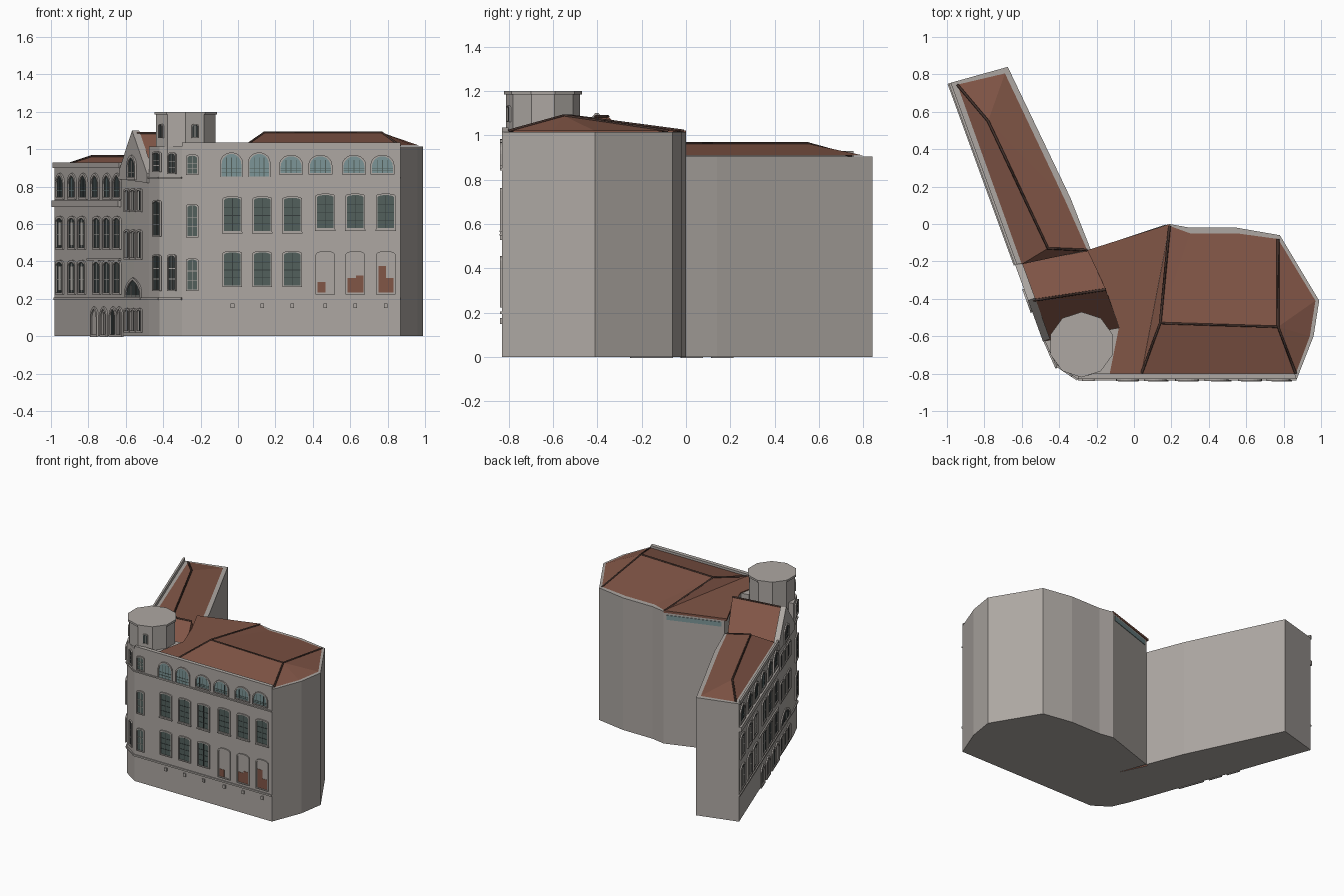
import bpy, bmesh, math
from mathutils import Vector

cube = bpy.data.objects.get("Cube")
if cube:
    bpy.data.objects.remove(cube, do_unlink=True)


def material(name, r, g, b):
    m = bpy.data.materials.new(name)
    m.use_nodes = True
    m.diffuse_color = (r, g, b, 1)
    m.node_tree.nodes["Principled BSDF"].inputs["Base Color"].default_value = (r, g, b, 1)
    return m


MATS = [material("stone grey", .42, .39, .365), material("tile red", .22, .092, .062),
        material("ridge brown", .06, .033, .026), material("shutter green", .085, .118, .108),
        material("glass teal", .2, .3, .31), material("opening dark", .035, .045, .045),
        material("pale pane", .5, .48, .45)]
STONE, TILE, RIDGE, GREEN, TEAL, DARK, PALE = range(len(MATS))


def finish(bm, name):
    bmesh.ops.recalc_face_normals(bm, faces=bm.faces)
    me = bpy.data.meshes.new(name)
    bm.to_mesh(me)
    bm.free()
    for m in MATS:
        me.materials.append(m)
    ob = bpy.data.objects.new(name, me)
    bpy.context.collection.objects.link(ob)
    return ob


def loft(bm, low, high, mat):
    """Closed solid between two loops of equal length."""
    a = [bm.verts.new(p) for p in low]
    b = [bm.verts.new(p) for p in high]
    n = len(a)
    faces = [bm.faces.new((a[i], a[(i + 1) % n], b[(i + 1) % n], b[i])) for i in range(n)]
    faces += [bm.faces.new(a[::-1]), bm.faces.new(b)]
    for f in faces:
        f.material_index = mat


def prism(name, outline, z0, z1, mat=STONE):
    bm = bmesh.new()
    loft(bm, [(x, y, z0) for x, y in outline], [(x, y, z1) for x, y in outline], mat)
    return finish(bm, name)


def skin(name, pts, faces):
    bm = bmesh.new()
    v = {k: bm.verts.new(p) for k, p in pts.items()}
    for f in faces:
        bm.faces.new([v[k] for k in f.split()]).material_index = TILE
    ob = finish(bm, name)
    if ob.data.polygons[0].normal.z < 0:
        ob.data.flip_normals()


class Wall:
    """Flat wall frame; places are given by world x."""
    def __init__(self, a, b):
        self.a = Vector((*a, 0))
        self.u = (Vector((*b, 0)) - self.a).normalized()
        self.n = self.u.cross(Vector((0, 0, 1)))

    def at(self, x):
        return (x - self.a.x) / self.u.x

    def p(self, s, z, d):
        return self.a + self.u * s + self.n * d + Vector((0, 0, z))

    def slab(self, bm, pts, d0, d1, mat):
        loft(bm, [self.p(s, z, d0) for s, z in pts], [self.p(s, z, d1) for s, z in pts], mat)

    def box(self, bm, s0, s1, z0, z1, d, mat):
        self.slab(bm, [(s0, z0), (s1, z0), (s1, z1), (s0, z1)], -.002, d, mat)

    def strip(self, name, x0, x1, z0, z1, d, mat=STONE):
        bm = bmesh.new()
        self.box(bm, self.at(x0), self.at(x1), z0, z1, d, mat)
        finish(bm, name)


def arch(c, w, z0, z1, rise, pointed, grow=0):
    w, z0, z1 = w + 2 * grow, z0 - grow, z1 + grow
    pts = [(c - w / 2, z0), (c + w / 2, z0)]
    for i in range(11):
        t = math.cos(math.pi * i / 10)
        h = math.sqrt(max(0, 1 - ((abs(t) + 1) / 2) ** 2)) / .866 if pointed else math.sqrt(max(0, 1 - t * t))
        pts.append((c + t * w / 2, z1 - rise + rise * h))
    return pts


def window(name, wall, x, w, z0, z1, rise=.012, pointed=False, pane=GREEN, cols=2, rows=3, bar=STONE, edge=.008):
    bm = bmesh.new()
    c, w = wall.at(x), w / abs(wall.u.x)
    inner = arch(c, w, z0, z1, rise, pointed)
    outer = arch(c, w, z0, z1, rise, pointed, edge)
    wall.slab(bm, inner, -.002, .002, pane)
    # raised surround
    n = len(inner)
    for i in range(n):
        j = (i + 1) % n
        wall.slab(bm, [outer[i], outer[j], inner[j], inner[i]], -.002, .009, STONE)
    # glazing bars
    for i in range(1, cols):
        s = c - w / 2 + w * i / cols
        wall.box(bm, s - .002, s + .002, z0, z1 - rise * .35, .004, bar)
    for i in range(1, rows):
        z = z0 + (z1 - rise - z0) * i / rows
        wall.box(bm, c - w / 2, c + w / 2, z - .0015, z + .0015, .004, bar)
    return finish(bm, name)


def ridge(name, *pts):
    cu = bpy.data.curves.new(name, 'CURVE')
    cu.dimensions = '3D'
    cu.bevel_depth, cu.bevel_resolution = .007, 0
    sp = cu.splines.new('POLY')
    sp.points.add(len(pts) - 1)
    for q, p in zip(sp.points, pts):
        q.co = (*p, 1)
    cu.materials.append(MATS[RIDGE])
    bpy.context.collection.objects.link(bpy.data.objects.new(name, cu))


# Main blocks
NW, G0, G1 = (-.98, .755), (-.626, -.216), (-.477, -.625)
C1, C2, SE = (-.42, -.75), (-.30, -.83), (.87, -.83)
prism("main_block", [G1, C1, C2, SE, (.96, -.6), (.99, -.41), (.78, -.06), (.55, -.02), (.3, -.02),
                     (.19, 0), (-.23, -.14), (-.15, -.35), (-.08, -.555)], 0, 1.015)
prism("side_wing", [NW, G0, (-.23, -.14), (-.34, .14), (-.675, .84)], 0, .905)
prism("front_parapet", [(-.3, -.83), SE, (.86, -.8), (-.3, -.8)], 1, 1.036)

# Gabled block between wing and corner
bm = bmesh.new()
gable_pts = [(*G0, .87), (-.557, -.41, 1.085), (*G1, .85), (-.25, -.14, .87), (-.15, -.35, 1.085), (-.08, -.555, .86)]
for x, y, z in gable_pts:
    bm.verts.new((x, y, z))
    bm.verts.new((x, y, 0))
hull = bmesh.ops.convex_hull(bm, input=bm.verts)
bmesh.ops.delete(bm, geom=list({g for g in hull["geom_interior"] if isinstance(g, bmesh.types.BMVert)}), context='VERTS')
bmesh.ops.recalc_face_normals(bm, faces=bm.faces)
for f in bm.faces:
    f.material_index = TILE if f.normal.z > .2 or f.normal.x > .5 else STONE
finish(bm, "gable_block")

# Walls used for placing details
left, front = Wall(NW, G1), Wall(C2, SE)
corner_a, corner_b = Wall(G1, C1), Wall(C1, C2)
back = Wall((.19, 0), (-.23, -.14))

bm = bmesh.new()
lo, mid, hi = left.at(-.626), left.at(-.557), left.at(-.477)
left.slab(bm, [(lo, .84), (hi, .82), (hi, .87), (mid, 1.1), (lo, .89)], -.03, .01, STONE)
finish(bm, "gable_front")

# Roofs
E, T = 1.019, 1.088
skin("main_roof", dict(f0=(.04, -.8, E), f1=(.865, -.8, E), e1=(.94, -.6, E), e2=(.97, -.41, E),
                       b1=(.77, -.08, E), b2=(.55, -.05, E), b3=(.3, -.05, E), b4=(.19, -.01, E),
                       r1=(.14, -.53, T), r2=(.77, -.55, T)),
     ["f0 f1 r2 r1", "f1 e1 r2", "e1 e2 r2", "e2 b1 r2", "r2 b1 b2", "r2 b2 b3", "r2 b3 r1", "b3 b4 r1", "r1 b4 f0"])
prism("link_roof", [(.04, -.8), (.19, 0), (-.25, -.14), (-.15, -.35), (-.08, -.55), (-.13, -.8)], 1.005, 1.022, TILE)
W, H = .908, .962
skin("wing_roof", dict(o1=(-.945, .745, W), o2=(-.6, -.215, W), i1=(-.69, .805, W), i2=(-.37, .13, W),
                       i3=(-.25, -.14, W), ra=(-.78, .55, H), rb=(-.46, -.13, H)),
     ["o1 o2 rb ra", "i2 i1 ra", "i3 i2 ra rb", "o1 ra i1", "o2 i3 rb"])
ridge("main_ridge", (.04, -.8, E), (.14, -.53, T), (.77, -.55, T), (.865, -.8, E))
ridge("main_back_hip", (.77, -.55, T), (.77, -.08, E))
ridge("main_west_hip", (.14, -.53, T), (.19, -.01, E))
ridge("wing_ridge", (-.945, .745, W), (-.78, .55, H), (-.46, -.13, H), (-.25, -.14, W))
ridge("gable_ridge", (-.55, -.41, 1.085), (-.15, -.35, 1.085))


# Tower
def ring(r):
    angles = [math.radians(36 * i - 90) for i in range(10)]
    return [(-.28 + r * math.cos(a), -.645 + r * math.sin(a)) for a in angles]


body = ring(.167)
prism("tower", body, .95, 1.19)
prism("tower_cap", ring(.175), 1.185, 1.2)
for i in (0, 8):
    p, q = body[i], body[i + 1]
    w = Wall(p, q)
    window(f"tower_window_{i}", w, (p[0] + q[0]) / 2, .03 * abs(w.u.x), 1.065, 1.13, .01, pane=DARK, rows=1, edge=.005)

# String courses and cornices
for name, w, x0, x1 in (("front", front, -.3, .87), ("corner_a", corner_a, -.477, -.42),
                        ("corner_b", corner_b, -.42, -.3), ("left", left, -.98, -.477)):
    w.strip(name + "_base_course", x0, x1, .193, .206, .008)
    if w is not left:
        w.strip(name + "_upper_course", x0, x1, .842, .852, .008)
left.strip("wing_course", -.98, -.626, .69, .725, .018)
left.strip("wing_parapet", -.98, -.626, .9, .93, .012)
left.strip("wing_middle_course", -.8, -.626, .405, .415, .01)
back.strip("back_clerestory", .17, -.21, .955, .99, .004, TEAL)

# Front wall windows
for i, x in enumerate((-.035, .113, .284, .44, .62, .772)):
    big = i < 2
    window(f"front_arch_window_{i}", front, x, .105 if big else .112, .855 if big else .872, .975 if big else .962,
           .055, pane=TEAL, cols=4, rows=3, bar=GREEN)
for i, x in enumerate((-.03, .13, .29, .467, .627, .79)):
    up = .015 if i > 2 else 0
    window(f"front_middle_window_{i}", front, x, .088, .563 + up, .74 + up, rows=4, bar=DARK)
    if i < 3:
        window(f"front_lower_window_{i}", front, x, .088, .272, .448, rows=4, bar=DARK)
    else:
        window(f"front_lower_opening_{i}", front, x, .088, .232, .448, .02, pane=STONE, cols=1, rows=1)
    front.strip(f"front_keystone_{i}", x - .01, x + .01, .15, .175, .009)
    front.strip(f"front_sill_{i}", x - .055, x + .055, .548 + up, .556 + up, .012)
for i, (x0, x1, z) in enumerate(((.425, .467, .29), (.585, .63, .31), (.63, .67, .325), (.75, .792, .375), (.792, .832, .31))):
    front.strip(f"red_panel_{i}", x0, x1, .234, z, .004, TILE)

# Corner windows
for tag, w, x, width, rows in (("a", corner_a, -.432, .035, ((.25, .43), (.54, .72), (.885, .98))),
                               ("b", corner_b, -.352, .034, ((.25, .43), (.875, .975))),
                               ("c", front, -.245, .05, ((.25, .41), (.535, .7), (.87, .965)))):
    for i, (z0, z1) in enumerate(rows):
        window(f"corner_window_{tag}{i}", w, x, width, z0, z1, pane=GREEN if tag == "c" else DARK)

# Wing facade windows
for i, x in enumerate((-.95, -.885, -.825, -.762, -.698, -.644)):
    window(f"wing_top_window_{i}", left, x, .034, .745, .86, .05, True, DARK, bar=TEAL, rows=2, edge=.014)
for i, x in enumerate((-.95, -.885, -.832, -.752, -.698, -.644)):
    for k, (z0, z1) in enumerate(((.235, .395), (.475, .63))):
        window(f"wing_window_{i}_{k}", left, x, .032, z0, z1, .02, pane=DARK, rows=2, bar=PALE, edge=.012)
        if i < 3:
            left.strip(f"wing_pale_pane_{i}_{k}", x - .008, x + .008, z0 + .01, z1 - .02, .006, PALE)
for i, x in enumerate((-.765, -.715, -.665, -.632)):
    window(f"wing_ground_arch_{i}", left, x, .026, .01, .145, .045, True, DARK if i == 2 else STONE, rows=1, edge=.014)

# Gable windows
top = window("gable_window", left, -.557, .036, .85, .955, .05, True, DARK, rows=2, edge=.014)
top.location = left.n * .01
window("gable_door_arch", left, -.557, .075, .21, .3, .08, True, DARK, cols=3, rows=2, edge=.014)
for i, x in enumerate((-.59, -.557, -.524)):
    for k, (z0, z1) in enumerate(((.03, .14), (.42, .56), (.675, .78))):
        window(f"gable_window_{i}_{k}", left, x, .022, z0, z1, .012, pane=PALE if k else STONE, rows=1,
               bar=DARK, edge=.01)
